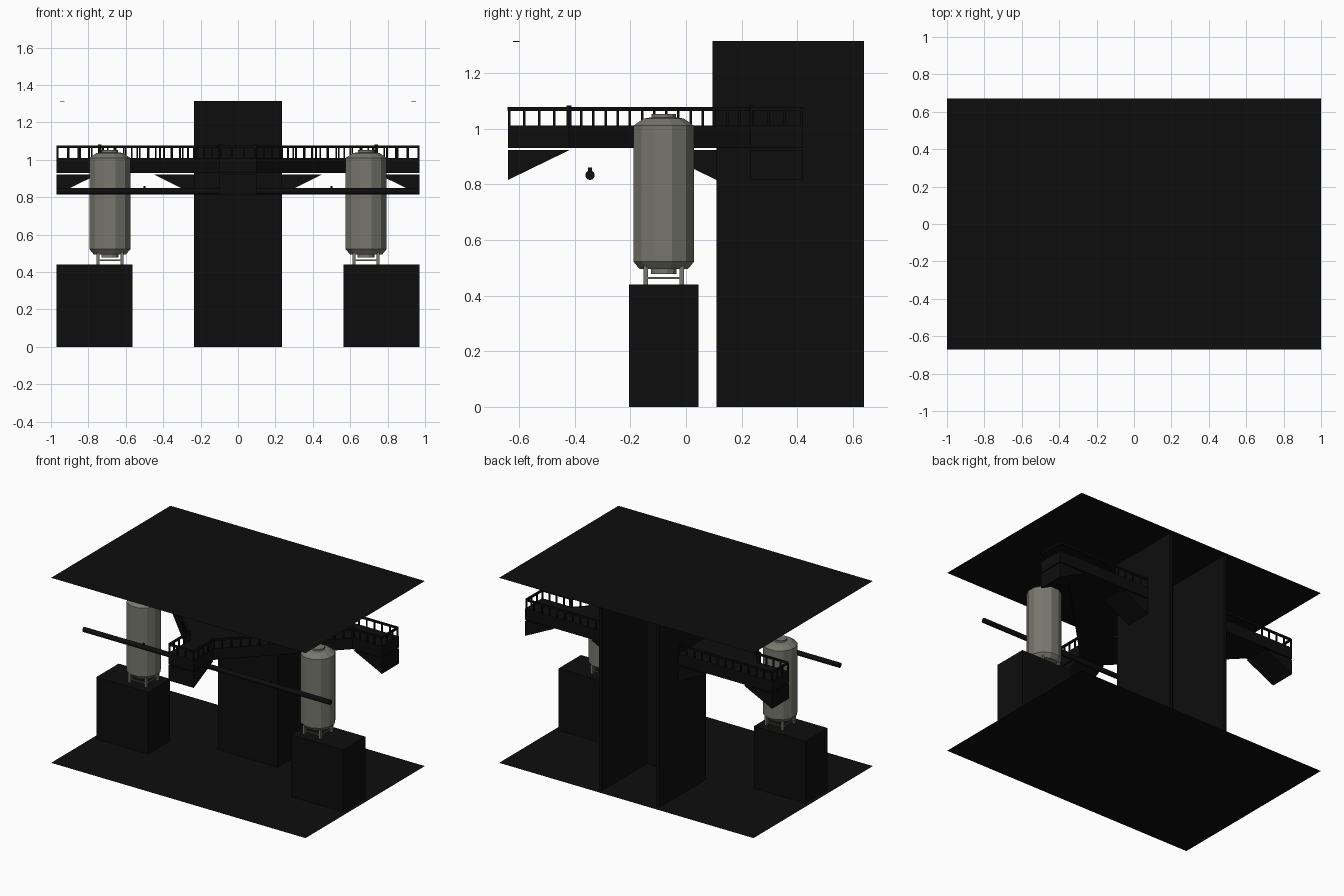
import bpy, bmesh, math
from mathutils import Vector

if "Cube" in bpy.data.objects:
    bpy.data.objects.remove(bpy.data.objects["Cube"])


def material(name, rgb):
    m = bpy.data.materials.new(name)
    m.diffuse_color = (*rgb, 1)
    m.use_nodes = True
    m.node_tree.nodes["Principled BSDF"].inputs["Base Color"].default_value = m.diffuse_color
    return m


BLACK = material("black concrete", (0.004, 0.004, 0.004))
STEEL = material("grey steel", (0.185, 0.185, 0.155))


def finish(bm, name, mat):
    bmesh.ops.recalc_face_normals(bm, faces=bm.faces[:])
    me = bpy.data.meshes.new(name)
    bm.to_mesh(me)
    bm.free()
    me.materials.append(mat)
    ob = bpy.data.objects.new(name, me)
    bpy.context.collection.objects.link(ob)
    return ob


def add_box(bm, x0, x1, y0, y1, z0, z1):
    vs = bmesh.ops.create_cube(bm, size=1)["verts"]
    for v in vs:
        v.co = Vector(((x0 + x1) / 2 + v.co.x * (x1 - x0),
                       (y0 + y1) / 2 + v.co.y * (y1 - y0),
                       (z0 + z1) / 2 + v.co.z * (z1 - z0)))


def box(name, mat, *dims):
    bm = bmesh.new()
    add_box(bm, *dims)
    return finish(bm, name, mat)


def prism(name, mat, pts, depth):
    """Closed polygon swept by a depth vector."""
    bm = bmesh.new()
    f = bm.faces.new([bm.verts.new(p) for p in pts])
    new = bmesh.ops.extrude_face_region(bm, geom=[f])["geom"]
    bmesh.ops.translate(bm, vec=Vector(depth),
                        verts=[g for g in new if isinstance(g, bmesh.types.BMVert)])
    return finish(bm, name, mat)


def add_beam(bm, a, b, w):
    """Square bar between two points."""
    a, b = Vector(a), Vector(b)
    d = b - a
    rot = d.to_track_quat('Z', 'Y')
    vs = bmesh.ops.create_cube(bm, size=1)["verts"]
    for v in vs:
        v.co = (a + b) / 2 + rot @ Vector((v.co.x * w, v.co.y * w, v.co.z * d.length))


def sheet(name, z):
    bm = bmesh.new()
    bm.faces.new([bm.verts.new((x, y, z)) for x, y in
                  ((-1, -0.67), (1, -0.67), (1, 0.67), (-1, 0.67))])
    finish(bm, name, BLACK)


# Floor and ceiling
sheet("floor", 0)
sheet("ceiling", 1.315)

# Central tower, open at the back
box("tower_front_wall", BLACK, -0.235, 0.235, 0.11, 0.13, 0, 1.315)
box("tower_upper_front", BLACK, -0.235, 0.235, 0.095, 0.11, 0.93, 1.315)
for s, side in ((1, "right"), (-1, "left")):
    xs = sorted((s * 0.215, s * 0.235))
    box(f"tower_{side}_wall", BLACK, *xs, 0.13, 0.64, 0, 1.315)

# Walkway deck: three arms joined by diagonal platforms
half = [(0.10, -0.64), (0.10, -0.42), (0.74, 0.23), (0.97, 0.23),
        (0.97, 0.42), (0.235, 0.42), (0.235, 0.10)]
outline = half + [(-x, y) for x, y in reversed(half)]
prism("walkway_deck", BLACK, [(x, y, 0.93) for x, y in outline], (0, 0, 0.08))

# Tapered blocks under the walkway arms
ZT, ZB = 0.922, 0.815


def wedge(name, deep, thin, to_point, depth):
    pts = [to_point(deep, ZT), to_point(deep, ZB), to_point(thin, ZT)]
    prism(name, BLACK, pts, depth)


def front_point(y, z):
    return (-0.10, y, z)


wedge("front_outer_bracket", -0.64, -0.42, front_point, (0.2, 0, 0))
wedge("front_inner_bracket", 0.11, -0.11, front_point, (0.2, 0, 0))
for s, side in ((1, "right"), (-1, "left")):
    def side_point(x, z, s=s):
        return (s * x, 0.23, z)
    wedge(f"{side}_outer_bracket", 0.97, 0.75, side_point, (0, 0.19, 0))
    wedge(f"{side}_inner_bracket", 0.235, 0.45, side_point, (0, 0.19, 0))

# Railings following the deck edge
bm = bmesh.new()


def railing(path, spacing):
    for (x0, y0), (x1, y1) in zip(path, path[1:]):
        add_beam(bm, (x0, y0, 1.07), (x1, y1, 1.07), 0.013)
        n = max(1, round(math.hypot(x1 - x0, y1 - y0) / spacing))
        for i in range(n + 1):
            x, y = x0 + (x1 - x0) * i / n, y0 + (y1 - y0) * i / n
            add_beam(bm, (x, y, 1.005), (x, y, 1.07), 0.009)


for s in (1, -1):
    railing([(s * x, y) for x, y in
             ((0.095, -0.635), (0.095, -0.42), (0.74, 0.235), (0.965, 0.235),
              (0.965, 0.415), (0.235, 0.415))], 0.06)
    for x, y in ((0.095, -0.42), (0.74, 0.235)):
        add_beam(bm, (s * x, y, 1.005), (s * x, y, 1.083), 0.018)
railing([(-0.095, -0.635), (0.095, -0.635)], 0.06)
finish(bm, "railings", BLACK)

# Hanging pipe with two hangers
bpy.ops.mesh.primitive_cylinder_add(vertices=12, radius=0.017, depth=1.94,
                                    location=(0, -0.345, 0.832),
                                    rotation=(0, math.pi / 2, 0))
pipe = bpy.context.object
pipe.name = "pipe"
pipe.data.materials.append(BLACK)
for s, side in ((1, "right"), (-1, "left")):
    box(f"pipe_hanger_{side}", BLACK, s * 0.5 - 0.005, s * 0.5 + 0.005,
        -0.352, -0.338, 0.845, 0.86)
    # Small ceiling plate
    box(f"ceiling_plate_{side}", BLACK, s * 0.94 - 0.012, s * 0.94 + 0.012,
        -0.622, -0.598, 1.311, 1.3145)


# Tanks on plinths
def lathe(name, cx, cy, profile, sides=12):
    bm = bmesh.new()
    rings = []
    for r, z in profile:
        rings.append([bm.verts.new((cx + r * math.cos(math.tau * (i + 0.5) / sides),
                                    cy + r * math.sin(math.tau * (i + 0.5) / sides), z))
                      for i in range(sides)])
    for a, b in zip(rings, rings[1:]):
        for i in range(sides):
            j = (i + 1) % sides
            bm.faces.new((a[i], a[j], b[j], b[i]))
    bm.faces.new(rings[0])
    bm.faces.new(rings[-1])
    return finish(bm, name, STEEL)


TANK = [(0.047, 0.478), (0.047, 0.495), (0.09, 0.495), (0.113, 0.522), (0.113, 1.01),
        (0.075, 1.036), (0.045, 1.04), (0.045, 1.052)]
for s, side in ((1, "right"), (-1, "left")):
    cx, cy = s * 0.685, -0.08
    px = sorted((s * 0.565, s * 0.97))
    box(f"plinth_{side}", BLACK, *px, -0.205, 0.045, 0, 0.44)
    lathe(f"tank_{side}", cx, cy, TANK)
    bm = bmesh.new()
    feet = [(cx + a * 0.064, cy + b * 0.064) for a, b in
            ((-1, -1), (1, -1), (1, 1), (-1, 1))]
    for i, (x, y) in enumerate(feet):
        add_box(bm, x - 0.008, x + 0.008, y - 0.008, y + 0.008, 0.44, 0.525)
        nx, ny = feet[(i + 1) % 4]
        add_beam(bm, (x, y, 0.463), (nx, ny, 0.463), 0.007)
    finish(bm, f"tank_legs_{side}", STEEL)
